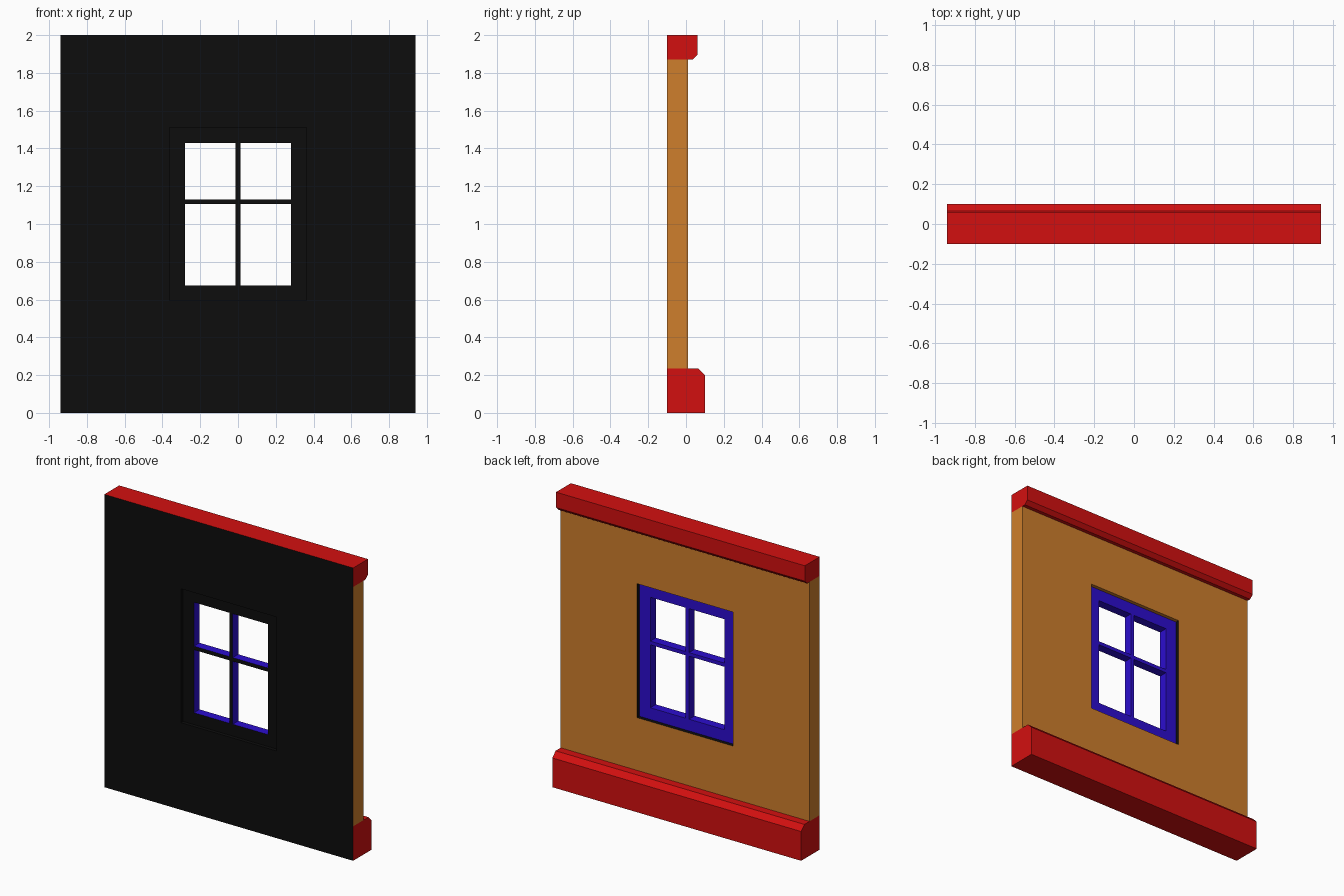
import bpy, bmesh

if "Cube" in bpy.data.objects:
    bpy.data.objects.remove(bpy.data.objects["Cube"])


def material(name, rgb):
    m = bpy.data.materials.new(name)
    m.diffuse_color = (*rgb, 1)
    m.use_nodes = True
    m.node_tree.nodes["Principled BSDF"].inputs["Base Color"].default_value = m.diffuse_color
    return m


BLACK = material("black", (0.004, 0.004, 0.004))
RED = material("red", (0.65, 0.005, 0.005))
ORANGE = material("orange", (0.62, 0.21, 0.025))
BLUE = material("blue", (0.025, 0.004, 0.62))

HALF_W, FRONT = 0.94, -0.10


def finish(name, bm, colour, is_black):
    """Turn the bmesh into an object; faces passing is_black get the black slot."""
    bmesh.ops.recalc_face_normals(bm, faces=bm.faces)
    for f in bm.faces:
        f.material_index = int(is_black(f))
    me = bpy.data.meshes.new(name)
    bm.to_mesh(me)
    bm.free()
    me.materials.append(colour)
    me.materials.append(BLACK)
    bpy.context.collection.objects.link(bpy.data.objects.new(name, me))


def faces_front(f):
    return f.normal.y < -0.9


def extrude(bm, faces, offset):
    geom = bmesh.ops.extrude_face_region(bm, geom=faces, use_keep_orig=True)["geom"]
    verts = [g for g in geom if isinstance(g, bmesh.types.BMVert)]
    bmesh.ops.translate(bm, verts=verts, vec=offset)


def moulding(name, profile):
    """Extrude a (y, z) profile over the full wall width."""
    bm = bmesh.new()
    f = bm.faces.new([bm.verts.new((-HALF_W, y, z)) for y, z in profile])
    extrude(bm, [f], (2 * HALF_W, 0, 0))
    finish(name, bm, RED, faces_front)


def panel(name, xs, zs, y0, y1, colour, is_black):
    """Slab cut into cells; every odd column / odd row cell is an opening."""
    bm = bmesh.new()
    v = [[bm.verts.new((x, y0, z)) for z in zs] for x in xs]
    for i in range(len(xs) - 1):
        for j in range(len(zs) - 1):
            if not (i % 2 and j % 2):
                bm.faces.new((v[i][j], v[i + 1][j], v[i + 1][j + 1], v[i][j + 1]))
    extrude(bm, bm.faces[:], (0, y1 - y0, 0))
    finish(name, bm, colour, is_black)


def wall_black(f):
    # black front, plus the sides and sill of the window recess
    c, n = f.calc_center_median(), f.normal
    in_recess = abs(c.x) < 0.5 and 0.5 < c.z < 1.6 and abs(n.y) < 0.5
    return faces_front(f) or (in_recess and n.z > -0.5)


# wall with window hole
panel("wall", [-HALF_W, -0.362, 0.362, HALF_W], [0.235, 0.595, 1.51, 1.87],
      FRONT, 0.01, ORANGE, wall_black)

# recessed window frame with glazing bars
panel("window_frame", [-0.362, -0.28, -0.0125, 0.0125, 0.28, 0.362],
      [0.595, 0.675, 1.105, 1.13, 1.43, 1.51],
      -0.075, -0.015, BLUE, faces_front)

# chamfered base and top mouldings
moulding("base_moulding", [(FRONT, 0), (0.10, 0), (0.10, 0.20), (0.065, 0.235), (FRONT, 0.235)])
moulding("top_moulding", [(FRONT, 2), (0.06, 2), (0.06, 1.895), (0.035, 1.87), (FRONT, 1.87)])
